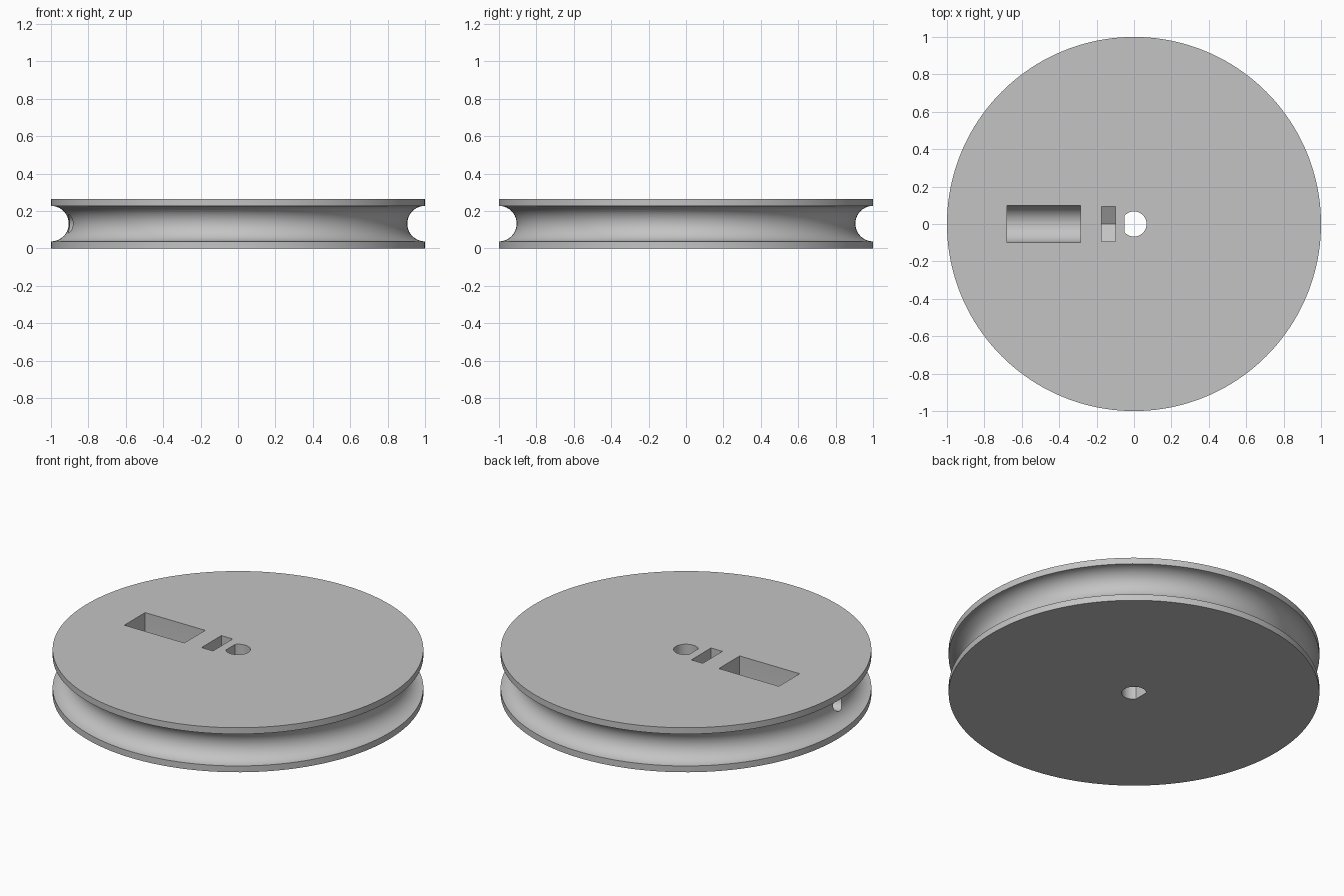
import bpy
import bmesh
from math import sin, cos, pi, sqrt
from mathutils import Vector

if "Cube" in bpy.data.objects:
    bpy.data.objects.remove(bpy.data.objects["Cube"])

HEIGHT = 0.265
MID = HEIGHT / 2
GROOVE = 0.095
BOLT = 0.05

grey = bpy.data.materials.new("plain grey")
grey.use_nodes = True
grey.diffuse_color = (0.55, 0.55, 0.55, 1)
grey.node_tree.nodes["Principled BSDF"].inputs["Base Color"].default_value = grey.diffuse_color


def add_object(name, bm):
    bmesh.ops.recalc_face_normals(bm, faces=bm.faces)
    mesh = bpy.data.meshes.new(name)
    bm.to_mesh(mesh)
    bm.free()
    mesh.materials.append(grey)
    obj = bpy.data.objects.new(name, mesh)
    bpy.context.collection.objects.link(obj)
    return obj


def arc(radius, start, end, steps):
    angles = [start + (end - start) * i / steps for i in range(steps + 1)]
    return [(radius * cos(a), radius * sin(a)) for a in angles]


def prism(name, outline, sweep):
    """Extrude a closed outline along a vector."""
    bm = bmesh.new()
    face = bm.faces.new([bm.verts.new(p) for p in outline])
    result = bmesh.ops.extrude_face_region(bm, geom=[face], use_keep_orig=True)
    moved = [v for v in result["geom"] if isinstance(v, bmesh.types.BMVert)]
    bmesh.ops.translate(bm, verts=moved, vec=sweep)
    return add_object(name, bm)


def pocket(name, floor, x0, x1):
    """Slot open at the top, with a (y, z) floor profile running from -y to +y."""
    top = HEIGHT + 0.1
    outline = [(floor[0][0], top)] + floor + [(floor[-1][0], top)]
    return prism(name, [(x0, y, z) for y, z in outline], Vector((x1 - x0, 0, 0)))


def tunnel(name, start, end, radius):
    """Round bore between two points."""
    start, end = Vector(start), Vector(end)
    axis = end - start
    turn = Vector((0, 0, 1)).rotation_difference(axis)
    ring = [start + turn @ Vector((a, b, 0)) for a, b in arc(radius, 0, 2 * pi, 32)[:-1]]
    return prism(name, ring, axis)


# Wheel: rim profile with a half-round groove, spun around z
bm = bmesh.new()
groove = [(1 + a, MID + b) for a, b in arc(GROOVE, 1.5 * pi, 0.5 * pi, 20)]
profile = [(1, 0)] + groove + [(1, HEIGHT)]
verts = [bm.verts.new((r, 0, z)) for r, z in profile]
edges = [bm.edges.new(pair) for pair in zip(verts, verts[1:])]
bmesh.ops.spin(bm, geom=verts + edges, axis=(0, 0, 1), cent=(0, 0, 0),
               angle=2 * pi, steps=160, use_merge=True)
bmesh.ops.remove_doubles(bm, verts=bm.verts, dist=0.0001)
bmesh.ops.holes_fill(bm, edges=[e for e in bm.edges if e.is_boundary], sides=0)
wheel = add_object("pulley_wheel", bm)

# Shaft hole with one flat side
flat = pi - 0.73
shaft = [(a, b, -0.1) for a, b in arc(0.067, -flat, flat, 36)]

# Screw head pocket has a round floor, nut pocket a pointed one
round_floor = [(a, MID + b) for a, b in arc(0.098, pi, 2 * pi, 24)]
nut = 0.093
nut_floor = [(-nut, MID - nut / sqrt(3)), (0, MID - 2 * nut / sqrt(3)), (nut, MID - nut / sqrt(3))]

cutters = [
    prism("shaft_hole", shaft, Vector((0, 0, HEIGHT + 0.2))),
    pocket("screw_pocket", round_floor, -0.68, -0.285),
    pocket("nut_pocket", nut_floor, -0.175, -0.1),
    tunnel("set_screw_bore", (-0.4, 0, MID), (0, 0, MID), BOLT),
    tunnel("cord_bore", (-0.62, 0, MID), (-1.0, -0.21, MID), BOLT),
]

# Cut every opening into the wheel
bpy.ops.object.select_all(action="DESELECT")
wheel.select_set(True)
bpy.context.view_layer.objects.active = wheel
for cutter in cutters:
    cutter.hide_render = True
    cut = wheel.modifiers.new(cutter.name, "BOOLEAN")
    cut.operation = "DIFFERENCE"
    cut.solver = "EXACT"
    cut.object = cutter
    bpy.ops.object.modifier_apply(modifier=cut.name)
    bpy.data.objects.remove(cutter)

bpy.ops.object.shade_smooth_by_angle(angle=0.5)
